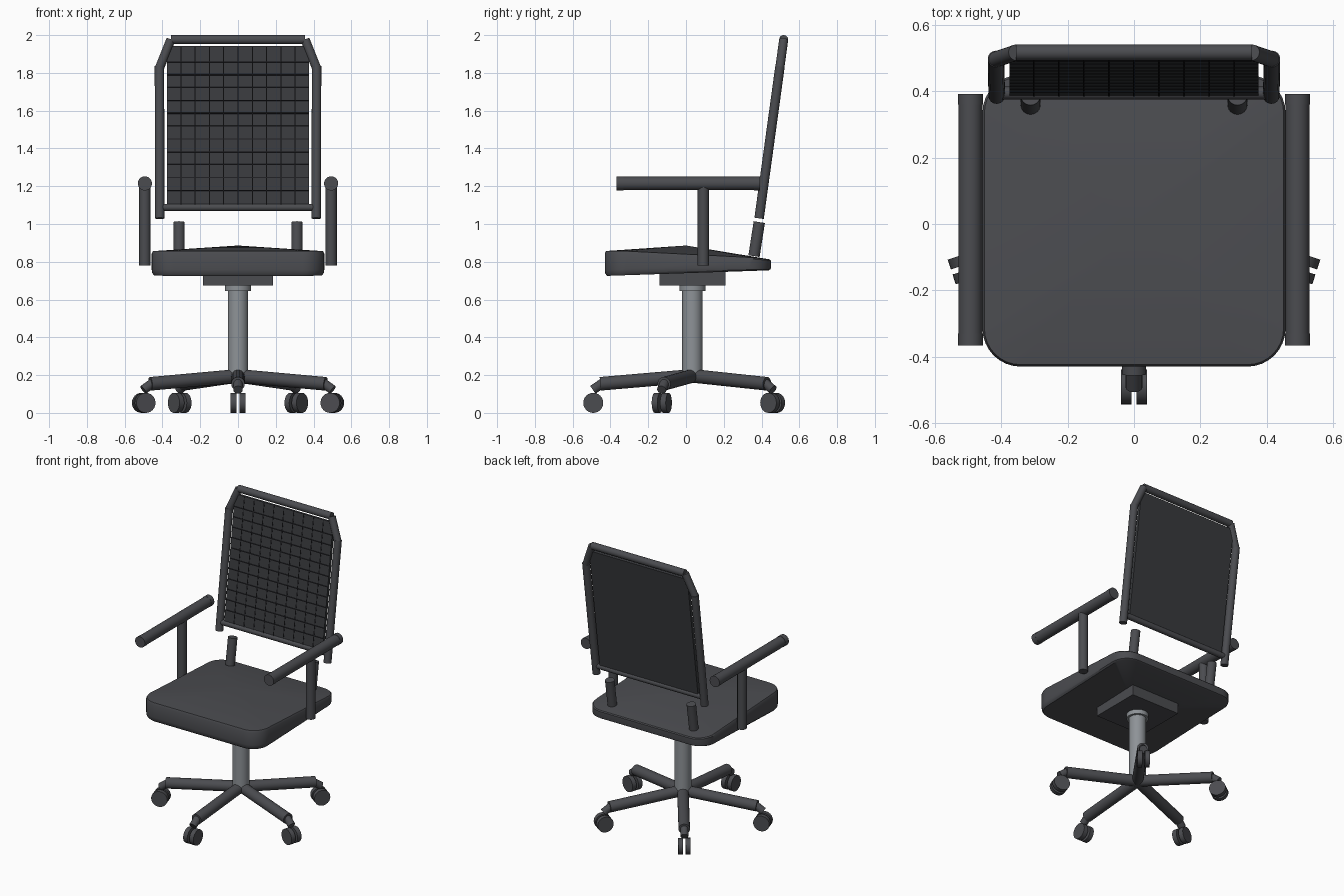
import bpy, bmesh
from math import sin, cos, radians, pi
from mathutils import Vector

if "Cube" in bpy.data.objects:
    bpy.data.objects.remove(bpy.data.objects["Cube"])


def material(name, rgb):
    m = bpy.data.materials.new(name)
    m.diffuse_color = (*rgb, 1)
    m.use_nodes = True
    m.node_tree.nodes["Principled BSDF"].inputs["Base Color"].default_value = m.diffuse_color
    return m


DARK = material("dark_plastic", (0.07, 0.072, 0.08))
MESH = material("back_fabric", (0.04, 0.042, 0.047))
LINE = material("mesh_lines", (0.015, 0.015, 0.018))
STEEL = material("steel", (0.27, 0.29, 0.31))


def finish(ob, name, mat, smooth=True):
    ob.name = name
    ob.data.materials.append(mat)
    if smooth:
        bpy.ops.object.select_all(action='DESELECT')
        ob.select_set(True)
        bpy.context.view_layer.objects.active = ob
        bpy.ops.object.shade_smooth_by_angle(angle=radians(35))
    return ob


def rod(name, a, b, r, mat=DARK, sides=24):
    """Cylinder running from point a to point b."""
    a, b = Vector(a), Vector(b)
    d = b - a
    bpy.ops.mesh.primitive_cylinder_add(vertices=sides, radius=r, depth=d.length,
                                        location=(a + b) / 2)
    ob = bpy.context.object
    ob.rotation_euler = d.to_track_quat('Z', 'Y').to_euler()
    return finish(ob, name, mat)


def box(name, loc, size, mat, rot_x=0):
    bpy.ops.mesh.primitive_cube_add(size=1, location=loc, rotation=(rot_x, 0, 0))
    ob = bpy.context.object
    ob.scale = size
    return finish(ob, name, mat, False)


# Seat: rounded square slab, tapering to the back, with a crowned top
def seat_outline(inset):
    r, pts = 0.115, []
    for cx, cy, start in ((1, 1, 0), (-1, 1, 90), (-1, -1, 180), (1, -1, 270)):
        for i in range(9):
            t = radians(start + i * 90 / 8)
            pts.append((cx * (0.457 - r) + (r - inset) * cos(t),
                        0.01 + cy * (0.44 - r) + (r - inset) * sin(t)))
    return pts


def seat_z(y, f):
    k = (y + 0.43) / 0.88
    bottom, top = 0.725 + 0.03 * k, 0.857 - 0.045 * k * k
    return bottom + (top - bottom) * f


bm = bmesh.new()
rings = []
for inset, f in ((0.012, 0), (0.002, 0.1), (0, 0.25), (0, 0.9), (0.006, 1.0)):
    rings.append([bm.verts.new((x, y, seat_z(y, f))) for x, y in seat_outline(inset)])
low = bm.verts.new((0, 0, 0.74))
high = bm.verts.new((0, 0, 0.886))
n = len(rings[0])
for i in range(n):
    j = (i + 1) % n
    for p, q in zip(rings, rings[1:]):
        bm.faces.new((p[i], p[j], q[j], q[i]))
    bm.faces.new((rings[-1][i], rings[-1][j], high))
    bm.faces.new((rings[0][j], rings[0][i], low))
bmesh.ops.recalc_face_normals(bm, faces=bm.faces)
me = bpy.data.meshes.new("seat")
bm.to_mesh(me)
bm.free()
seat = bpy.data.objects.new("seat", me)
bpy.context.collection.objects.link(seat)
finish(seat, "seat", DARK)

# Tilt mechanism and gas column
CY = 0.034
box("seat_mechanism", (0, CY, 0.713), (0.37, 0.35, 0.075), DARK)
rod("column_collar", (0, CY, 0.645), (0, CY, 0.68), 0.069, STEEL, 32)
rod("gas_column", (0, CY, 0.19), (0, CY, 0.66), 0.054, STEEL, 32)

# Five-star base with twin-wheel casters
for k in range(5):
    t = radians(-90 + 72 * k)
    out = Vector((cos(t), sin(t), 0))
    side = Vector((-sin(t), cos(t), 0))

    def at(radius, z):
        return Vector((0, CY, z)) + out * radius

    rod("base_leg", at(0, 0.196), at(0.488, 0.154), 0.036)
    rod("caster_stem", at(0.465, 0.165), at(0.527, 0.122), 0.025)
    for s in (-1, 1):
        hub = at(0.525, 0.053)
        rod("caster_wheel", hub + side * s * 0.008, hub + side * s * 0.039, 0.053)

# Armrests
for s in (-1, 1):
    x = s * 0.493
    rod("armrest_post", (x, 0.092, 0.78), (x, 0.092, 1.21), 0.03)
    rod("armrest_bar", (x, -0.36, 1.215), (x, 0.385, 1.215), 0.036)
    for y0, y1 in ((-0.367, -0.33), (0.36, 0.392)):
        rod("armrest_cap", (x, y0, 1.215), (x, y1, 1.215), 0.0375)


# Leaning back: place points on the tilted back plane
SLOPE = 0.1376
TILT = -0.1367


def on_back(x, z, off=0):
    return Vector((x, 0.387 + SLOPE * (z - 1.03) + off, z))


for s in (-1, 1):
    rod("back_bracket", (s * 0.312, 0.36, 0.83), (s * 0.312, 0.388, 1.01), 0.03)
    rod("back_side_tube", on_back(s * 0.414, 1.03), on_back(s * 0.416, 1.835), 0.025)
    rod("back_corner_tube", on_back(s * 0.416, 1.825), on_back(s * 0.356, 1.975), 0.024)
rod("back_top_tube", on_back(-0.356, 1.976), on_back(0.356, 1.976), 0.024)
rod("back_bottom_tube", on_back(-0.4, 1.088), on_back(0.4, 1.088), 0.019)

# Mesh panel with a raised grid on its front
Z0, Z1 = 1.09, 1.94
box("back_panel", on_back(0, (Z0 + Z1) / 2), (0.752, 0.02, (Z1 - Z0) * 1.009), MESH, TILT)
for i in range(-4, 5):
    x = i * 0.0755
    rod("grid_vertical", on_back(x, Z0, -0.01), on_back(x, Z1 - 0.003, -0.01), 0.003, LINE, 6)
for i in range(11):
    z = 1.178 + i * 0.068
    rod("grid_horizontal", on_back(-0.374, z, -0.01), on_back(0.374, z, -0.01), 0.003, LINE, 6)
